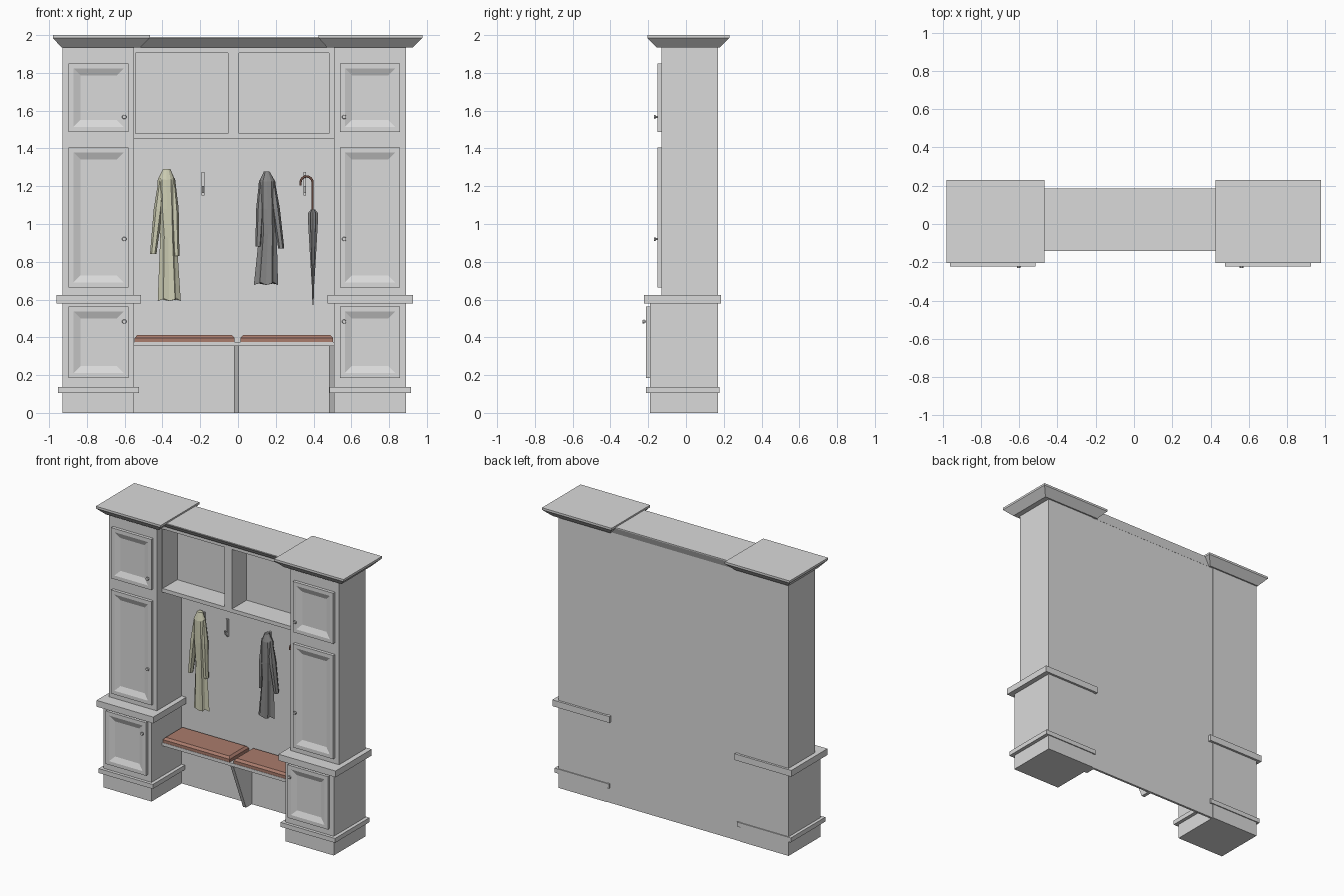
import bpy, bmesh, math
from mathutils import Vector

if "Cube" in bpy.data.objects:
    bpy.data.objects.remove(bpy.data.objects["Cube"])


def mat(name, rgb):
    m = bpy.data.materials.new(name)
    m.diffuse_color = (*rgb, 1)
    m.use_nodes = True
    m.node_tree.nodes["Principled BSDF"].inputs["Base Color"].default_value = m.diffuse_color
    return m


PAINT = mat("pale grey paint", (0.7, 0.7, 0.7))
LEATHER = mat("brown leather", (0.40, 0.20, 0.15))
CREAM = mat("cream cloth", (0.62, 0.62, 0.46))
GREY = mat("grey cloth", (0.25, 0.25, 0.25))


def finish(bm, name, m):
    bmesh.ops.recalc_face_normals(bm, faces=bm.faces[:])
    me = bpy.data.meshes.new(name)
    bm.to_mesh(me)
    bm.free()
    me.materials.append(m)
    ob = bpy.data.objects.new(name, me)
    bpy.context.collection.objects.link(ob)
    return ob


def loft(name, rings, m):
    """Skin a list of equal-length closed rings and cap the ends."""
    bm = bmesh.new()
    vs = [[bm.verts.new(p) for p in r] for r in rings]
    n = len(vs[0])
    for a, b in zip(vs, vs[1:]):
        for i in range(n):
            bm.faces.new((a[i], a[(i + 1) % n], b[(i + 1) % n], b[i]))
    bm.faces.new(vs[0][::-1])
    bm.faces.new(vs[-1])
    return finish(bm, name, m)


def rect(x0, x1, y0, y1, z):
    return [(x0, y0, z), (x1, y0, z), (x1, y1, z), (x0, y1, z)]


def box(name, x0, x1, y0, y1, z0, z1, m=PAINT):
    return loft(name, [rect(x0, x1, y0, y1, z0), rect(x0, x1, y0, y1, z1)], m)


def door(name, x0, x1, z0, z1, yf, yb):
    """Slab with a sunken panel that has sloping sides."""
    ob = box(name, x0, x1, yf, yb, z0, z1)
    bm = bmesh.new()
    bm.from_mesh(ob.data)
    f = min(bm.faces, key=lambda q: q.calc_center_median().y)
    bmesh.ops.inset_region(bm, faces=[f], thickness=0.037)
    bmesh.ops.inset_region(bm, faces=[f], thickness=0.053)
    for v in f.verts:
        v.co.y += 0.016
    bm.to_mesh(ob.data)
    bm.free()


def knob(name, x, y, z):
    prof = [(0, 0.006), (-0.008, 0.006), (-0.009, 0.012), (-0.018, 0.010)]
    loft(name, [[(x + r * math.cos(math.tau * (k + .5) / 8), y + dy,
                  z + r * math.sin(math.tau * (k + .5) / 8)) for k in range(8)]
                for dy, r in prof], PAINT)


# towers with doors, ledges, knobs and crowns
for side, x0, x1, dx, kx, c0, c1 in (("left", -0.93, -0.55, -0.897, -0.602, -0.98, -0.467),
                                     ("right", 0.507, 0.89, 0.54, 0.562, 0.427, 0.977)):
    box(side + "_lower_cabinet", x0, x1, -0.19, 0.17, 0, 0.6)
    box(side + "_upper_cabinet", x0, x1, -0.13, 0.17, 0.6, 1.94)
    box(side + "_base_ledge", x0 - 0.022, x1 + 0.025, -0.212, 0.177, 0.105, 0.137)
    box(side + "_waist_ledge", x0 - 0.032, x1 + 0.036, -0.222, 0.186, 0.58, 0.625)
    for part, z0, z1, yb, kz in (("lower", 0.185, 0.563, -0.19, 0.483),
                                 ("middle", 0.665, 1.405, -0.13, 0.92),
                                 ("upper", 1.488, 1.85, -0.13, 1.567)):
        door(f"{side}_{part}_door", dx, dx + 0.318, z0, z1, yb - 0.022, yb)
        knob(f"{side}_{part}_knob", kx, yb - 0.022, kz)
    loft(side + "_crown", [rect(c0 + .045, c1 - .05, -0.155, 0.18, 1.935),
                           rect(c0, c1, -0.205, 0.23, 1.985),
                           rect(c0, c1, -0.205, 0.23, 2.0)], PAINT)

# centre back, crown and open cubbies
box("back_panel", -0.55, 0.507, 0.15, 0.166, 0, 1.94)
loft("centre_crown", [rect(-0.55, 0.507, -0.09, 0.167, 1.935),
                      rect(-0.55, 0.507, -0.14, 0.186, 1.982),
                      rect(-0.55, 0.507, -0.14, 0.186, 1.989)], PAINT)
box("cubby_floor", -0.55, 0.507, -0.075, 0.15, 1.453, 1.48)
box("cubby_roof", -0.55, 0.507, -0.075, 0.15, 1.905, 1.935)
box("cubby_back", -0.55, 0.507, 0.09, 0.15, 1.48, 1.905)
for name, a, b in (("left", -0.55, -0.543), ("middle", -0.053, 0.005), ("right", 0.483, 0.507)):
    box("cubby_divider_" + name, a, b, -0.075, 0.09, 1.48, 1.905)

# bench, tapered brackets and cushions
box("bench_seat", -0.55, 0.507, -0.07, 0.15, 0.353, 0.376)
for i, a in enumerate((-0.02, 0.483)):
    loft(f"bench_bracket_{i}", [rect(a, a + 0.024, 0.085, 0.15, 0),
                                rect(a, a + 0.024, -0.06, 0.15, 0.353)], PAINT)
for i, (a, b) in enumerate(((-0.547, -0.018), (0.013, 0.504))):
    loft(f"cushion_{i}", [rect(a, b, -0.068, 0.148, 0.376),
                          rect(a, b, -0.068, 0.148, 0.397),
                          rect(a + .014, b - .014, -0.054, 0.134, 0.412)], LEATHER)

# coat hooks: back plate with an upturned peg
for i, x in enumerate((-0.37, -0.185, 0.153, 0.353)):
    box(f"hook_plate_{i}", x - 0.007, x + 0.007, 0.138, 0.15, 1.15, 1.275)
    loft(f"hook_peg_{i}", [rect(x - .006, x + .006, 0.125, 0.145, 1.165),
                           rect(x - .006, x + .006, 0.112, 0.122, 1.20)], PAINT)


def coat_ring(x0, x1, z, ry, fold, n=12):
    """Oval ring whose alternate corners sink in to make cloth folds."""
    out = []
    for k in range(n):
        a = math.tau * k / n
        r = 1 - fold * (k % 2)
        out.append(((x0 + x1) / 2 + (x1 - x0) / 2 * r * math.cos(a),
                    0.111 + ry * r * math.sin(a), z + 0.25 * fold * (0.1 * (k % 3) - 0.1)))
    return out


def coat(name, m, body, sleeves):
    loft(name + "_body", [coat_ring(*r) for r in body], m)
    for i, path in enumerate(sleeves):
        rings = [[(x + r * math.cos(math.tau * k / 6), 0.108 + 1.2 * r * math.sin(math.tau * k / 6), z)
                  for k in range(6)] for x, z, r in path]
        loft(f"{name}_sleeve_{i}", rings, m)


# hanging coats: (left x, right x, height, half depth, fold)
coat("cream_coat", CREAM,
     [(-0.398, -0.358, 1.29, 0.018, 0), (-0.425, -0.333, 1.235, 0.032, 0.05),
      (-0.425, -0.325, 1.08, 0.035, 0.12), (-0.412, -0.325, 0.93, 0.034, 0.18),
      (-0.425, -0.303, 0.60, 0.038, 0.3)],
     [[(-0.405, 1.24, 0.015), (-0.422, 1.08, 0.024), (-0.449, 0.84, 0.017)],
      [(-0.345, 1.24, 0.012), (-0.335, 1.08, 0.021), (-0.326, 0.83, 0.016)]])
coat("grey_coat", GREY,
     [(0.137, 0.167, 1.278, 0.018, 0), (0.11, 0.198, 1.225, 0.032, 0.05),
      (0.107, 0.205, 1.08, 0.035, 0.12), (0.112, 0.205, 0.95, 0.034, 0.18),
      (0.084, 0.212, 0.685, 0.038, 0.3)],
     [[(0.125, 1.23, 0.013), (0.118, 1.08, 0.022), (0.108, 0.88, 0.016)],
      [(0.182, 1.23, 0.013), (0.2, 1.08, 0.022), (0.229, 0.87, 0.016)]])

# umbrella: folded canopy and crook handle
loft("umbrella_canopy",
     [[(0.397 + r * (1 - .4 * (k % 2)) * math.cos(math.tau * k / 12),
        0.112 + r * (1 - .4 * (k % 2)) * math.sin(math.tau * k / 12), z) for k in range(12)]
      for z, r in ((0.57, 0.003), (0.67, 0.006), (0.85, 0.017), (1.03, 0.027), (1.06, 0.025), (1.078, 0.010))], GREY)
path = [Vector((0.395, 0.112, 1.07)), Vector((0.395, 0.112, 1.2))]
path += [Vector((0.363 + 0.032 * math.cos(a), 0.112, 1.22 + 0.032 * math.sin(a)))
         for a in [math.pi * k / 8 for k in range(9)]]
path.append(Vector((0.331, 0.112, 1.205)))
rings = []
for i, p in enumerate(path):
    t = (path[min(i + 1, len(path) - 1)] - path[max(i - 1, 0)]).normalized()
    side = t.cross(Vector((0, 1, 0)))
    rings.append([p + 0.006 * (math.cos(math.tau * k / 6) * side + math.sin(math.tau * k / 6) * Vector((0, 1, 0)))
                  for k in range(6)])
loft("umbrella_handle", rings, LEATHER)
